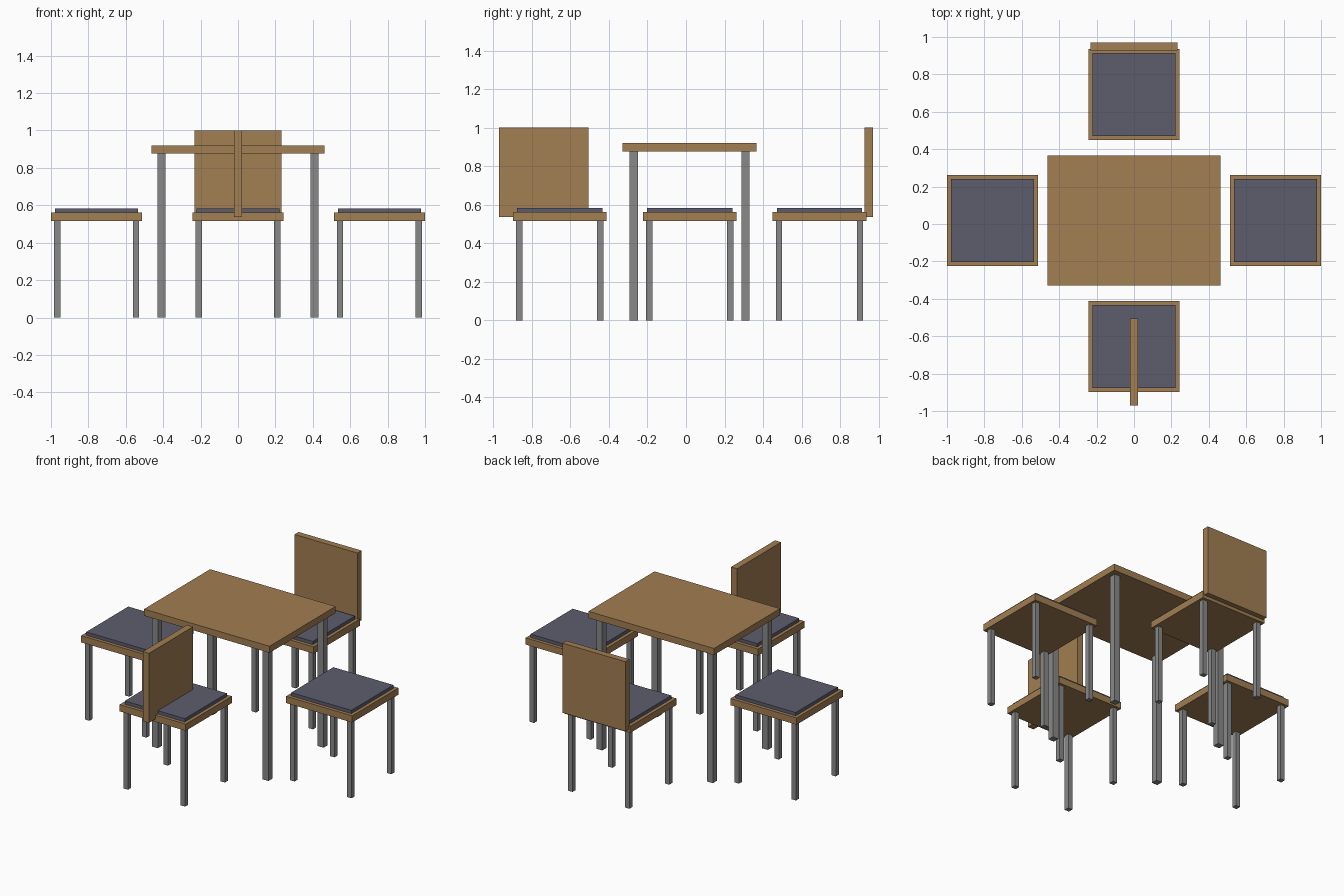
import bpy

if "Cube" in bpy.data.objects:
    bpy.data.objects.remove(bpy.data.objects["Cube"])

def material(name, rgb):
    m = bpy.data.materials.new(name)
    m.diffuse_color = (*rgb, 1)
    m.use_nodes = True
    m.node_tree.nodes["Principled BSDF"].inputs["Base Color"].default_value = m.diffuse_color
    return m

wood = material("wood", (0.36, 0.21, 0.085))
metal = material("grey metal", (0.25, 0.25, 0.25))
fabric = material("blue grey fabric", (0.11, 0.11, 0.155))

def box(name, centre, size, mat):
    """Box from its centre and full size, with the size applied to the mesh."""
    bpy.ops.mesh.primitive_cube_add(size=1)
    ob = bpy.context.object
    ob.name = name
    for v in ob.data.vertices:
        v.co = [c * s for c, s in zip(v.co, size)]
    ob.location = centre
    ob.data.materials.append(mat)
    return ob

def legs(name, x, y, dx, dy, width, height):
    for sx in (-1, 1):
        for sy in (-1, 1):
            box(name, (x + sx * dx, y + sy * dy, height / 2), (width, width, height), metal)

MID_Y = 0.019  # table centre

# Table
box("table_top", (0, MID_Y, 0.899), (0.926, 0.696, 0.044), wood)
legs("table_leg", 0, MID_Y, 0.408, 0.29, 0.043, 0.877)

# Four chairs around the table
for side, x, y in (("left", -0.756, MID_Y), ("right", 0.756, MID_Y),
                   ("front", 0, MID_Y - 0.674), ("back", 0, MID_Y + 0.674)):
    box(side + "_seat", (x, y, 0.5385), (0.487, 0.487, 0.045), wood)
    box(side + "_cushion", (x, y, 0.572), (0.443, 0.443, 0.022), fabric)
    legs(side + "_chair_leg", x, y, 0.21, 0.21, 0.033, 0.516)

# Backrests: the back one spans the chair, the front one is turned sideways
box("back_backrest", (0, 0.9485, 0.769), (0.464, 0.043, 0.464), wood)
box("front_backrest", (0, -0.738, 0.769), (0.045, 0.464, 0.464), wood)
